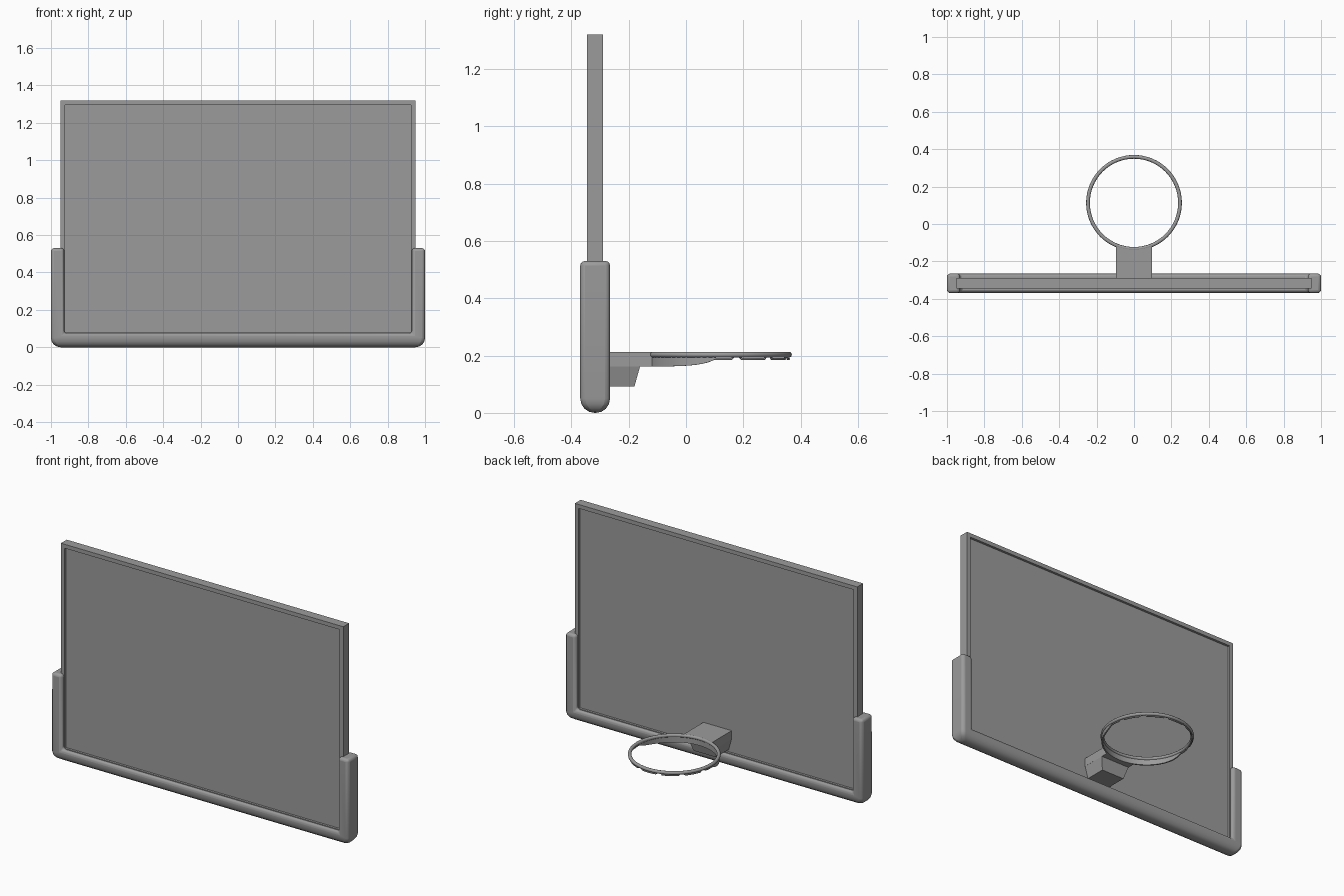
import bpy, bmesh
from math import sin, cos, pi, radians

cube = bpy.data.objects.get("Cube")
if cube:
    bpy.data.objects.remove(cube, do_unlink=True)

grey = bpy.data.materials.new("mid_grey")
grey.use_nodes = True
COLOUR = (0.33, 0.33, 0.33, 1)
grey.diffuse_color = COLOUR
grey.node_tree.nodes["Principled BSDF"].inputs["Base Color"].default_value = COLOUR

BOARD_Y = -0.317
RIM_Y, RIM_Z, RIM_R = 0.113, 0.203, 0.246


def finish(name, bm, smooth=False):
    bmesh.ops.recalc_face_normals(bm, faces=bm.faces)
    mesh = bpy.data.meshes.new(name)
    bm.to_mesh(mesh)
    bm.free()
    return link(name, mesh, smooth)


def link(name, data, smooth=False):
    ob = bpy.data.objects.new(name, data)
    bpy.context.collection.objects.link(ob)
    data.materials.append(grey)
    if smooth:
        bpy.ops.object.select_all(action='DESELECT')
        ob.select_set(True)
        bpy.context.view_layer.objects.active = ob
        bpy.ops.object.shade_smooth_by_angle(angle=radians(40))
    return ob


def extrude(bm, points, offset):
    face = bm.faces.new([bm.verts.new(p) for p in points])
    out = bmesh.ops.extrude_face_region(bm, geom=[face])
    moved = [v for v in out["geom"] if isinstance(v, bmesh.types.BMVert)]
    bmesh.ops.translate(bm, verts=moved, vec=offset)


# Backboard: slab with a shallow recessed panel on both broad sides
bm = bmesh.new()
y0, y1 = BOARD_Y - 0.028, BOARD_Y + 0.028
extrude(bm, [(-0.95, y0, 0.055), (0.95, y0, 0.055), (0.95, y0, 1.32), (-0.95, y0, 1.32)],
        (0, y1 - y0, 0))
bmesh.ops.recalc_face_normals(bm, faces=bm.faces)
for face in [f for f in bm.faces if abs(f.normal.y) > 0.9]:
    side = 1 if face.normal.y > 0 else -1
    bmesh.ops.inset_region(bm, faces=[face], thickness=0.034)
    out = bmesh.ops.extrude_face_region(bm, geom=[face])
    bmesh.ops.translate(bm, vec=(0, -side * 0.014, 0),
                        verts=[v for v in out["geom"] if isinstance(v, bmesh.types.BMVert)])
    bmesh.ops.delete(bm, geom=[face], context='FACES_ONLY')
finish("backboard", bm)

# Edge padding: U-shaped guard with rounded lower corners
bm = bmesh.new()
y0, depth = BOARD_Y - 0.052, 0.104
half = [(0.93, 0.075), (0.93, 0.53), (1, 0.53), (1, 0)]
outline = half + [(-x, z) for x, z in reversed(half)]
extrude(bm, [(x, y0, z) for x, z in outline], (0, depth, 0))
corners = [e for e in bm.edges if all(abs(v.co.x) > 0.99 and v.co.z < 0.01 for v in e.verts)]
bmesh.ops.bevel(bm, geom=corners, offset=0.05, segments=4, profile=0.5, affect='EDGES')
padding = finish("edge_padding", bm, True)
bevel = padding.modifiers.new("soft_edges", 'BEVEL')
bevel.width = 0.016
bevel.segments = 3
bevel.limit_method = 'ANGLE'
bevel.angle_limit = radians(40)

# Rim ring
bpy.ops.mesh.primitive_torus_add(major_radius=RIM_R, minor_radius=0.01, major_segments=64,
                                 minor_segments=12, location=(0, RIM_Y, RIM_Z))
rim = bpy.context.object
rim.name = "rim"
rim.data.materials.append(grey)
bpy.ops.object.shade_smooth()

# Skirt under the near half of the rim, tapering towards its ends
bm = bmesh.new()
STEPS = 40
rings = []
for i in range(STEPS + 1):
    t = 2 * i / STEPS - 1
    a = -pi / 2 + t * pi / 2
    drop = 0.004 + 0.037 * (1 - abs(t) ** 6) ** 0.6
    rings.append([bm.verts.new((r * cos(a), RIM_Y + r * sin(a), z))
                  for r, z in ((0.242, RIM_Z), (0.25, RIM_Z),
                               (0.25, RIM_Z - drop), (0.242, RIM_Z - drop))])
for a, b in zip(rings, rings[1:]):
    for k in range(4):
        n = (k + 1) % 4
        bm.faces.new((a[k], a[n], b[n], b[k]))
bm.faces.new(rings[0])
bm.faces.new(rings[-1])
finish("rim_skirt", bm, True)

# Mounting arm, its far end following the curve of the rim
bm = bmesh.new()
W = 0.095
arc = [(W * k / 4, RIM_Y - (RIM_R ** 2 - (W * k / 4) ** 2) ** 0.5) for k in range(4, -5, -1)]
extrude(bm, [(x, y, 0.162) for x, y in [(-W, -0.31), (W, -0.31)] + arc], (0, 0, 0.05))
finish("mounting_arm", bm)

# Lower mounting block, narrowing downwards
bm = bmesh.new()
levels = [[bm.verts.new(p) for p in ((-w, -0.31, z), (w, -0.31, z), (w, y, z), (-w, y, z))]
          for w, y, z in ((0.075, -0.18, 0.092), (W, -0.16, 0.163))]
low, top = levels
bm.faces.new(low)
bm.faces.new(top)
for k in range(4):
    n = (k + 1) % 4
    bm.faces.new((low[k], low[n], top[n], top[k]))
finish("mounting_block", bm)

# Net loops: thin arcs under the rim with ends rising into it
loops = bpy.data.curves.new("net_loops", 'CURVE')
loops.dimensions = '3D'
loops.bevel_depth = 0.004
loops.bevel_resolution = 1
loops.use_fill_caps = True
for k in range(12):
    spline = loops.splines.new('POLY')
    spline.points.add(9)
    for j, p in enumerate(spline.points):
        a = radians(30 * k - 13.8 + 27.6 * j / 9)
        z = RIM_Z if j in (0, 9) else RIM_Z - 0.015
        p.co = (RIM_R * cos(a), RIM_Y + RIM_R * sin(a), z, 1)
link("net_loops", loops)
